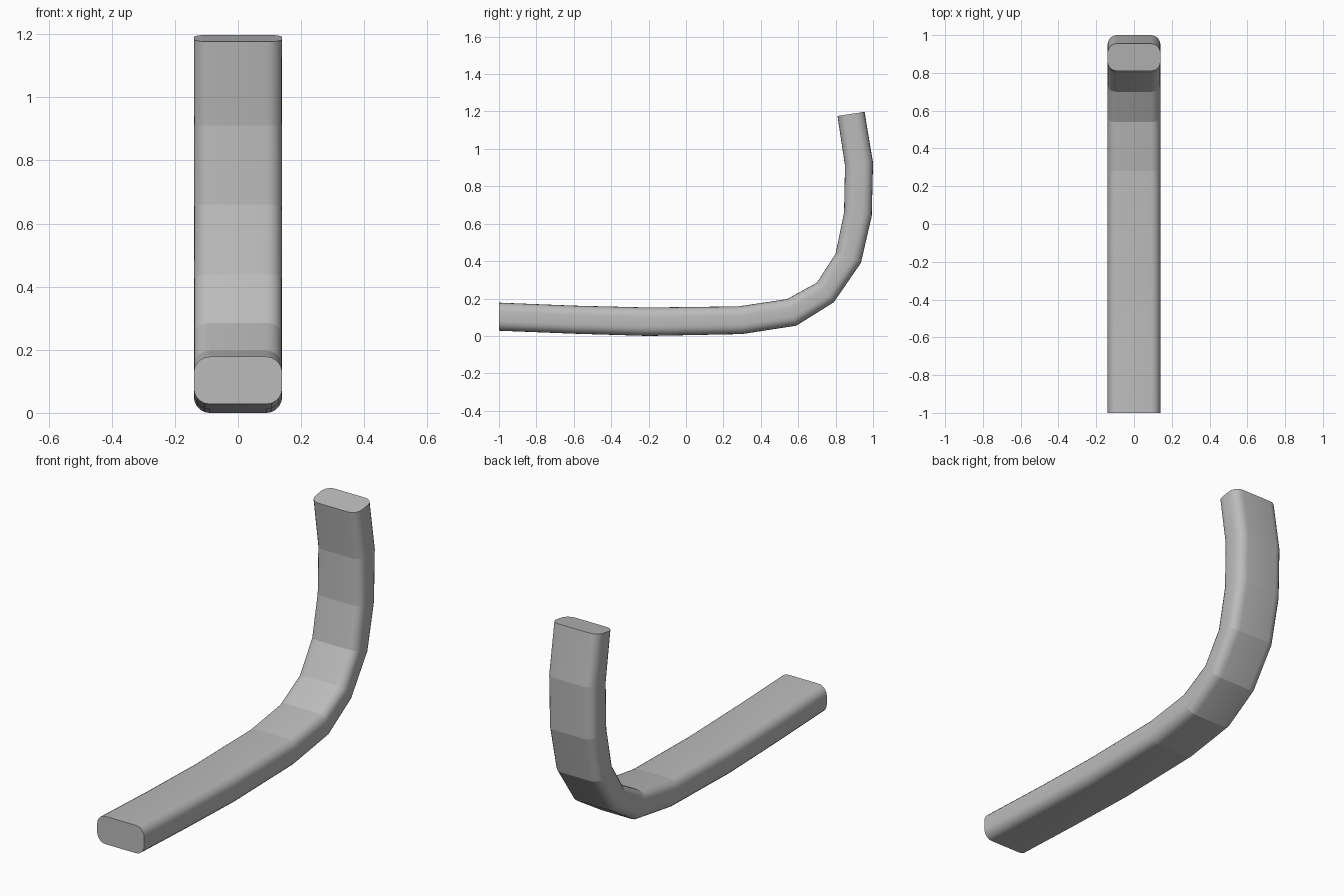
import bpy, bmesh, math
from mathutils import Vector

cube = bpy.data.objects.get("Cube")
if cube:
    bpy.data.objects.remove(cube, do_unlink=True)

grey = bpy.data.materials.new("plain grey")
grey.use_nodes = True
colour = (0.5, 0.5, 0.5, 1)
grey.diffuse_color = colour
grey.node_tree.nodes["Principled BSDF"].inputs["Base Color"].default_value = colour

HALF_WIDTH, HALF_DEPTH, RADIUS, STEPS = 0.14, 0.074, 0.05, 5

# Side path of the bar: inner and outer edge (y, z) at each bend
STATIONS = [
    ((-1.0, 0.178), (-1.0, 0.028)),
    ((-0.6, 0.162), (-0.6, 0.012)),
    ((-0.2, 0.152), (-0.2, 0.0)),
    ((0.28, 0.158), (0.3, 0.01)),
    ((0.54, 0.197), (0.59, 0.055)),
    ((0.7, 0.285), (0.79, 0.18)),
    ((0.8, 0.44), (0.935, 0.39)),
    ((0.845, 0.66), (0.993, 0.64)),
    ((0.85, 0.91), (1.0, 0.925)),
    ((0.81, 1.176), (0.955, 1.198)),
]


def rounded_section():
    """Rounded rectangle as (x, depth) points."""
    points = []
    for corner, (sx, sd) in enumerate([(1, 1), (-1, 1), (-1, -1), (1, -1)]):
        for i in range(STEPS + 1):
            a = math.pi / 2 * (corner + i / STEPS)
            points.append((sx * (HALF_WIDTH - RADIUS) + RADIUS * math.cos(a),
                           sd * (HALF_DEPTH - RADIUS) + RADIUS * math.sin(a)))
    return points


# Sweep the section along the path
bm = bmesh.new()
section = rounded_section()
rings = []
for inner, outer in STATIONS:
    top, bottom = Vector((0, *inner)), Vector((0, *outer))
    centre, half = (top + bottom) / 2, (top - bottom) / 2
    rings.append([bm.verts.new(centre + half * (d / HALF_DEPTH) + Vector((x, 0, 0)))
                  for x, d in section])

count = len(section)
for a, b in zip(rings, rings[1:]):
    for i in range(count):
        j = (i + 1) % count
        bm.faces.new((a[i], a[j], b[j], b[i])).smooth = True

# Flat end caps
bm.faces.new(rings[0])
bm.faces.new(rings[-1])
bmesh.ops.recalc_face_normals(bm, faces=bm.faces)

# Crisp bends across the bar, soft rounding along its edges
for ring in rings:
    for i in range(count):
        edge = bm.edges.get((ring[i], ring[(i + 1) % count]))
        if edge.calc_face_angle() > math.radians(5):
            edge.smooth = False

mesh = bpy.data.meshes.new("curved_bar")
bm.to_mesh(mesh)
bm.free()
mesh.materials.append(grey)
bar = bpy.data.objects.new("curved_bar", mesh)
bpy.context.collection.objects.link(bar)
